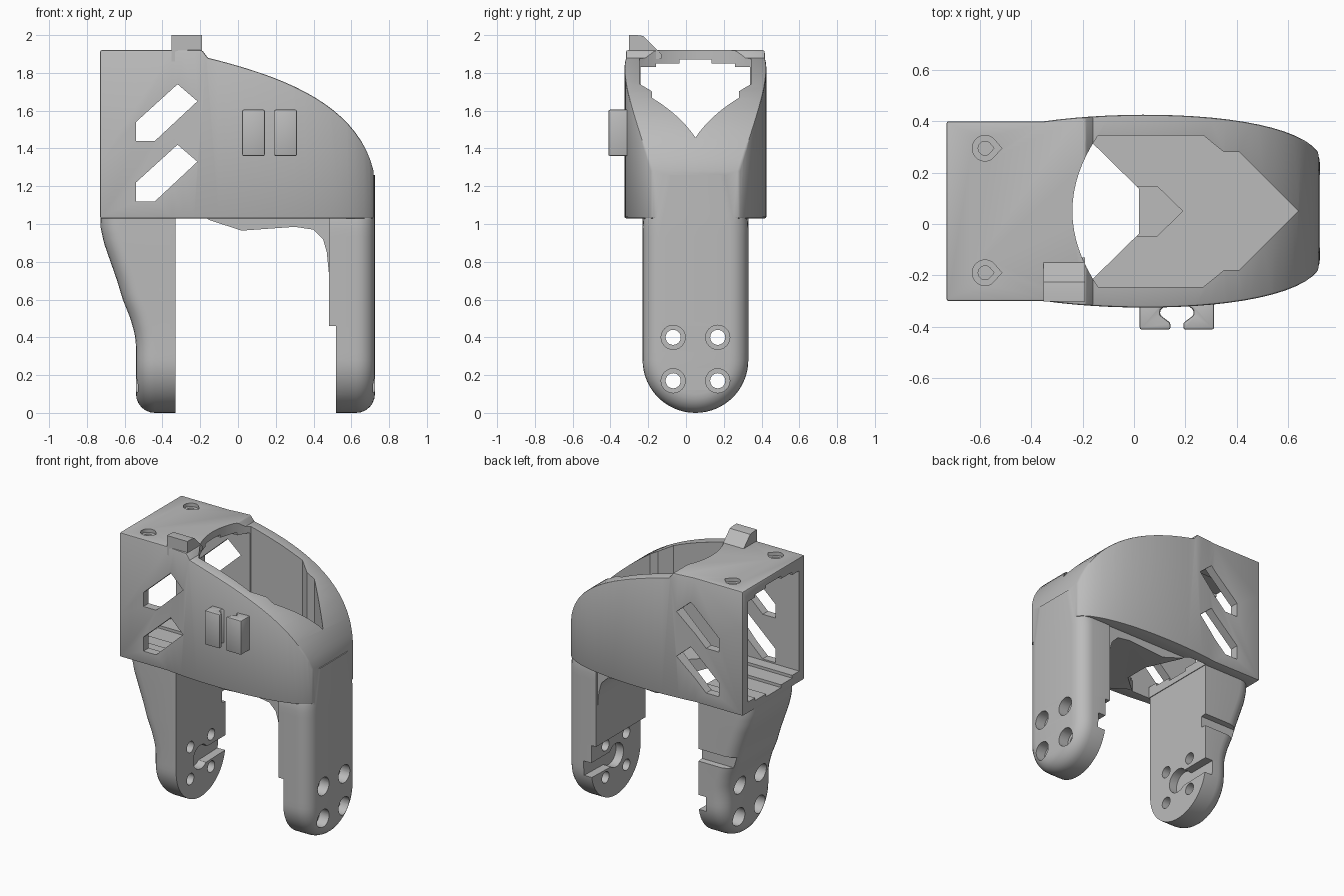
import bpy, bmesh, math
from mathutils import Vector
from mathutils.geometry import interpolate_bezier

cube = bpy.data.objects.get("Cube")
if cube:
    bpy.data.objects.remove(cube, do_unlink=True)

MID = 0.05          # symmetry plane in y
GREY = (0.5, 0.5, 0.5, 1)
mat = bpy.data.materials.new("plain grey")
mat.use_nodes = True
mat.diffuse_color = GREY
mat.node_tree.nodes["Principled BSDF"].inputs["Base Color"].default_value = GREY


def finish(name, bm):
    bmesh.ops.remove_doubles(bm, verts=bm.verts, dist=1e-5)
    bmesh.ops.recalc_face_normals(bm, faces=bm.faces)
    mesh = bpy.data.meshes.new(name)
    bm.to_mesh(mesh)
    bm.free()
    mesh.materials.append(mat)
    obj = bpy.data.objects.new(name, mesh)
    bpy.context.collection.objects.link(obj)
    return obj


def prism(name, pts, axis, a, b):
    """Extrude a 2D outline along an axis from a to b."""
    place = {"x": lambda p, t: (t, p[0], p[1]),
             "y": lambda p, t: (p[0], t, p[1]),
             "z": lambda p, t: (p[0], p[1], t)}[axis]
    bm = bmesh.new()
    low = [bm.verts.new(place(p, a)) for p in pts]
    high = [bm.verts.new(place(p, b)) for p in pts]
    bm.faces.new(low)
    bm.faces.new(high)
    for i in range(len(pts)):
        j = (i + 1) % len(pts)
        bm.faces.new((low[i], low[j], high[j], high[i]))
    return finish(name, bm)


def apply_all(obj):
    bpy.context.view_layer.objects.active = obj
    for m in list(obj.modifiers):
        bpy.ops.object.modifier_apply(modifier=m.name)


def combine(obj, other, operation):
    m = obj.modifiers.new("bool", "BOOLEAN")
    m.operation, m.solver, m.object = operation, "EXACT", other
    apply_all(obj)
    bpy.data.objects.remove(other, do_unlink=True)


def bevel(obj, width, segments=2):
    m = obj.modifiers.new("bevel", "BEVEL")
    m.width, m.segments, m.limit_method = width, segments, "ANGLE"
    m.angle_limit = math.radians(40)
    apply_all(obj)


def bezier(*pts, n=20):
    return [(v.x, v.y) for v in interpolate_bezier(*[Vector((*p, 0)) for p in pts], n)]


def mirrored(half):
    """Close a half outline (u, half width) across the middle plane."""
    return [(u, MID + w) for u, w in half] + [(u, MID - w) for u, w in reversed(half) if w > 0]


def circle(cx, cy, r, n=24, start=0, end=360):
    return [(cx + r * math.cos(math.radians(start + (end - start) * i / n)),
             cy + r * math.sin(math.radians(start + (end - start) * i / n))) for i in range(n)]


def lerp(table, z):
    for (z0, d0), (z1, d1) in zip(table, table[1:]):
        if z <= z1:
            t = max(0, (z - z0) / (z1 - z0))
            return d0 + (d1 - d0) * t
    return table[-1][1]


def leg(name, inner, side, depth, top, taper=0):
    """Round-ended arm with a rounded outer rim; depth is a (z, thickness) table."""
    R, r = 0.28, 0.1
    rims = [(0, 0, 0)] + [(1, r * (1 - math.cos(a)), r * (1 - math.sin(a)))
                          for a in [math.radians(15 * k) for k in range(7)]]
    bm = bmesh.new()
    loops = []
    for outer, inset, back in rims:
        q = R - inset
        rungs = [(q * math.sin(a), R - q * math.cos(a))
                 for a in [math.radians(6 * k) for k in range(16)]]
        for k in range(1, 25):
            z = R + (top - R) * k / 24
            rungs.append((q - taper * max(0, z - 1) / (top - 1), z))
        loops.append([[bm.verts.new((inner + side * outer * (lerp(depth, z) - back), MID + s * w, z))
                       for w, z in rungs] for s in (-1, 1)])
    for lo, hi in zip(loops, loops[1:]):
        for s in (0, 1):
            for i in range(len(lo[s]) - 1):
                bm.faces.new((lo[s][i], lo[s][i + 1], hi[s][i + 1], hi[s][i]))
        bm.faces.new((lo[0][-1], hi[0][-1], hi[1][-1], lo[1][-1]))
    for end in (loops[0], loops[-1]):
        for i in range(len(end[0]) - 1):
            bm.faces.new((end[0][i], end[0][i + 1], end[1][i + 1], end[1][i]))
    bmesh.ops.remove_doubles(bm, verts=bm.verts, dist=1e-5)
    bmesh.ops.dissolve_degenerate(bm, edges=bm.edges, dist=1e-5)
    return finish(name, bm)


# Housing: plan outline intersected with the side profile
plan = [(-0.73, 0.35)] + bezier((-0.35, 0.35), (0, 0.4), (0.6, 0.385), (0.718, 0.23))
housing = prism("housing", mirrored(plan), "z", 0.9, 2.1)
crown = bezier((-0.16, 1.88), (0.2, 1.79), (0.63, 1.65), (0.718, 1.28))
profile = [(-0.73, 1.03), (-0.73, 1.92), (-0.19, 1.92)] + crown + [(0.718, 1.03)]
combine(housing, prism("profile", profile, "y", -1, 1), "INTERSECT")
bevel(housing, 0.018)

# Underside block curving into the right leg
under = [(-0.2, 1.05), (-0.15, 1.02), (0.02, 0.965), (0.3, 0.985), (0.4, 0.97), (0.45, 0.92),
         (0.47, 0.85), (0.485, 0.7), (0.6, 0.7), (0.6, 1.06)]
combine(housing, prism("underside", under, "y", MID - 0.265, MID + 0.265), "UNION")

# Legs
combine(housing, leg("right_leg", 0.482, 1, [(0, 0.243), (2, 0.243)], 1.26, 0.05), "UNION")
swell = [(0, 0.21), (0.36, 0.21), (0.42, 0.217), (0.5, 0.24), (0.6, 0.28), (0.7, 0.31),
         (0.8, 0.345), (0.9, 0.38), (0.98, 0.397), (1.045, 0.398)]
combine(housing, leg("left_leg", -0.33, -1, swell, 1.045), "UNION")

# Cavity: stepped tunnel from the open end, then the pointed opening on top
steps = [(1.07, 0.085), (1.09, 0.085), (1.09, 0.21), (1.11, 0.21), (1.11, 0.29), (1.83, 0.29),
         (1.83, 0.21), (1.85, 0.21), (1.85, 0.085), (1.87, 0.085)]
tunnel = [(y, z) for z, y in mirrored(steps)]
arc = [(-0.24 + 0.1 * (k / 8) ** 2, 0.295 * k / 8) for k in range(9)]
opening = arc + [(0.27, 0.295), (0.35, 0.23), (0.41, 0.23), (0.64, 0)]
combine(housing, prism("opening", mirrored(opening), "z", 1.07, 2.2), "DIFFERENCE")
combine(housing, prism("tunnel", tunnel, "x", -0.9, -0.1), "DIFFERENCE")

# Floor hole and shallow pointed recess
hole = [(-0.325, 0.288), (-0.185, 0.288), (0.02, 0.087)]
combine(housing, prism("floor_hole", mirrored(hole), "z", 0.8, 1.3), "DIFFERENCE")
recess = [(0, 0.097), (0.09, 0.097), (0.19, 0)]
combine(housing, prism("floor_recess", mirrored(recess), "z", 1.04, 1.3), "DIFFERENCE")

# Slanted windows through both walls
slot = [(-0.54, 0), (-0.44, 0), (-0.215, 0.21), (-0.32, 0.3), (-0.54, 0.1)]
for base in (1.12, 1.44):
    combine(housing, prism("window", [(x, z + base) for x, z in slot], "y", -1, 1), "DIFFERENCE")

# Teardrop screw recesses in the roof
for y in (-0.19, 0.295):
    for r, bottom in ((0.05, 1.895), (0.027, 1.80)):
        drop = circle(-0.58, y, r, 20, 45, 315) + [(-0.58 + r * 1.3, y)]
        combine(housing, prism("screw_recess", drop, "z", bottom, 2.1), "DIFFERENCE")

# Leg bolt holes with counterbores
for y in (-0.068, 0.168):
    for z in (0.17, 0.40):
        combine(housing, prism("bolt", circle(y, z, 0.04), "x", -1, 1), "DIFFERENCE")
        for a, b in ((-1, -0.46), (0.65, 1)):
            combine(housing, prism("counterbore", circle(y, z, 0.064), "x", a, b), "DIFFERENCE")

# Inner relief of the right leg, keyhole slots, cable groove on the left leg
relief = [(0.4, -0.1), (0.52, -0.1), (0.52, 0.46), (0.4, 0.46)]
combine(housing, prism("relief", relief, "y", -1, 1), "DIFFERENCE")
keyhole = circle(MID, 0.285, 0.085, 24, 35, 325) + [(0.6, 0.236), (0.6, 0.334)]
for a, b in ((-0.39, -0.2), (0.45, 0.58)):
    combine(housing, prism("keyhole", keyhole, "x", a, b), "DIFFERENCE")
groove = [(0.29, 0.58), (0.6, 0.55), (0.6, 0.69), (0.29, 0.66)]
combine(housing, prism("groove", groove, "x", -0.8, -0.2), "DIFFERENCE")

# Hook on the roof edge
hook = prism("roof_hook", [(-0.302, 1.86), (-0.302, 2.0), (-0.26, 2.0), (-0.225, 1.995),
                           (-0.13, 1.9), (-0.13, 1.875)], "x", -0.352, -0.19)

# Pair of cable clips on the front wall
jaw = [(-0.145, -0.29), (-0.145, -0.411), (-0.025, -0.411), (-0.025, -0.385), (-0.065, -0.355),
       (-0.065, -0.335), (-0.04, -0.315), (-0.04, -0.29)]
clips = []
for name, s in (("right_clip", 1), ("left_clip", -1)):
    clip = prism(name, [(0.167 + s * x, y) for x, y in jaw], "z", 1.36, 1.605)
    bevel(clip, 0.008)
    clips.append(clip)

# Smooth shading with sharp edges kept
bpy.ops.object.select_all(action="DESELECT")
for obj in [housing, hook] + clips:
    obj.select_set(True)
bpy.context.view_layer.objects.active = housing
bpy.ops.object.shade_smooth_by_angle(angle=math.radians(30))
